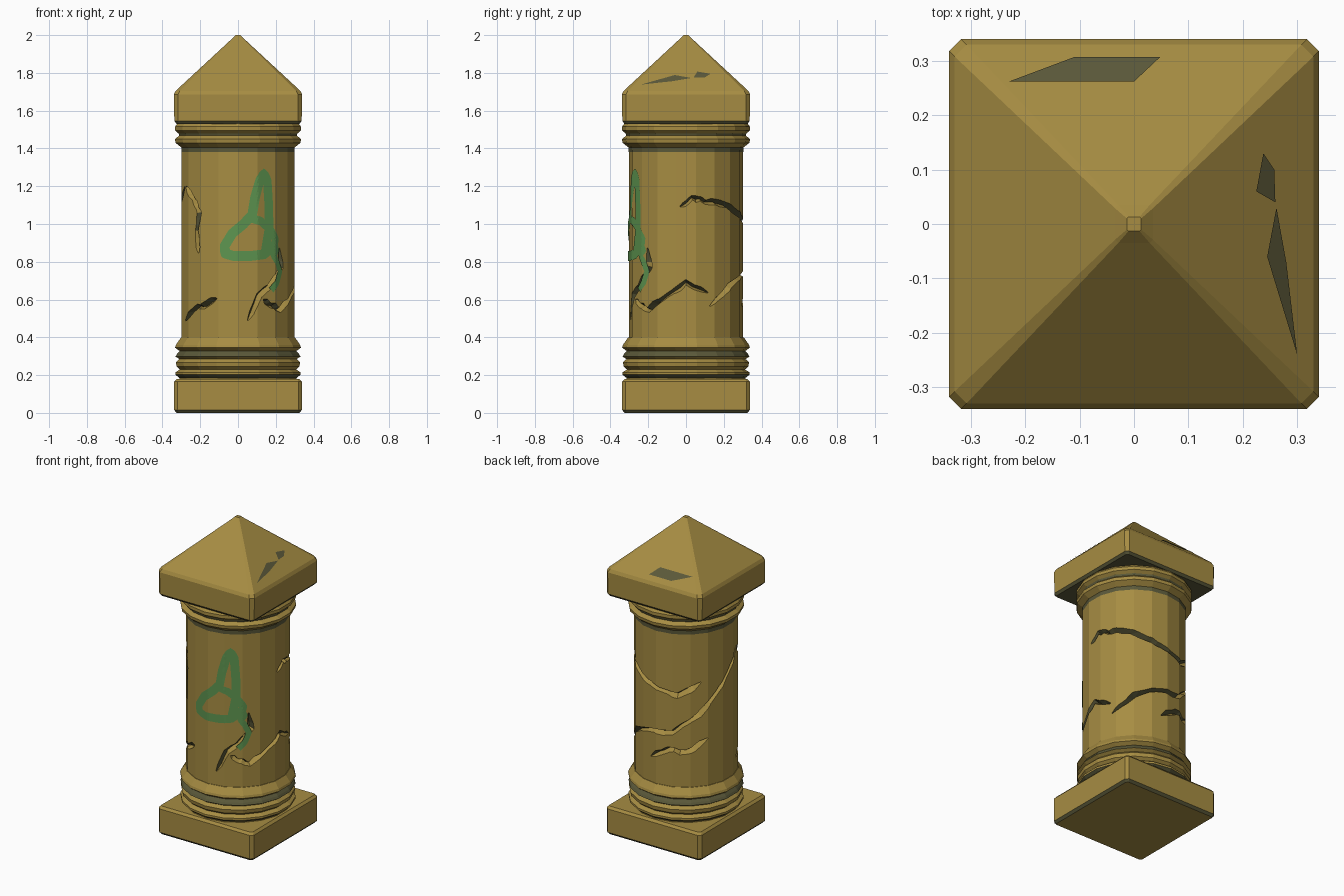
import bpy, bmesh, math, random
from mathutils import Vector

if "Cube" in bpy.data.objects:
    bpy.data.objects.remove(bpy.data.objects["Cube"])

random.seed(4)
SIDES = 18
R = 0.303


def material(name, rgb):
    m = bpy.data.materials.new(name)
    m.diffuse_color = (*rgb, 1)
    m.use_nodes = True
    m.node_tree.nodes["Principled BSDF"].inputs["Base Color"].default_value = m.diffuse_color
    return m


STONE = material("sandy stone", (0.385, 0.265, 0.055))
DARK = material("dark olive crevice", (0.105, 0.10, 0.042))
PAINT = material("green paint", (0.11, 0.30, 0.08))


def finish(name, bm, mats):
    bmesh.ops.recalc_face_normals(bm, faces=bm.faces)
    me = bpy.data.meshes.new(name)
    bm.to_mesh(me)
    bm.free()
    for m in mats:
        me.materials.append(m)
    ob = bpy.data.objects.new(name, me)
    bpy.context.collection.objects.link(ob)
    return ob


def loft(bm, rings):
    loops = [[bm.verts.new(p) for p in ring] for ring in rings]
    n = len(loops[0])
    for a, b in zip(loops, loops[1:]):
        for i in range(n):
            bm.faces.new((a[i], a[(i + 1) % n], b[(i + 1) % n], b[i]))
    bm.faces.new(loops[0][::-1])
    bm.faces.new(loops[-1])


def paint_bands(bm, dark_bands):
    for f in bm.faces:
        z = f.calc_center_median().z
        if any(lo < z < hi for lo, hi in dark_bands):
            f.material_index = 1


def square_ring(half, chamfer, z):
    h, c = half, half - chamfer
    return [(c, -h, z), (h, -c, z), (h, c, z), (c, h, z),
            (-c, h, z), (-h, c, z), (-h, -c, z), (-c, -h, z)]


def square_stack(name, levels, dark_bands):
    bm = bmesh.new()
    loft(bm, [square_ring(*lv) for lv in levels])
    paint_bands(bm, dark_bands)
    return finish(name, bm, [STONE, DARK])


def turned(name, profile, dark_bands=()):
    bm = bmesh.new()
    rings = []
    for r, z in profile:
        rings.append([(r * math.sin(2 * math.pi * i / SIDES),
                       -r * math.cos(2 * math.pi * i / SIDES), z) for i in range(SIDES)])
    loft(bm, rings)
    paint_bands(bm, dark_bands)
    return finish(name, bm, [STONE, DARK])


def on_shaft(phi, z, offset):
    # point on the faceted shaft; phi = 0 is the front
    step = 2 * math.pi / SIDES
    r = R * math.cos(step / 2) / math.cos(phi % step - step / 2) + offset
    return Vector((r * math.sin(phi), -r * math.cos(phi), z))


def refine(points, n):
    out = []
    for (a, b), (c, d) in zip(points, points[1:]):
        out += [(a + (c - a) * k / n, b + (d - b) * k / n) for k in range(n)]
    return out + [points[-1]]


def normals2d(pts):
    out = []
    for i in range(len(pts)):
        a, b = pts[max(i - 1, 0)], pts[min(i + 1, len(pts) - 1)]
        d = Vector((b[0] - a[0], b[1] - a[1])).normalized()
        out.append(Vector((-d.y, d.x)))
    return out


# square base and pointed cap
square_stack("base_block", [(0.325, 0.012, 0.0), (0.338, 0.018, 0.015),
                            (0.338, 0.018, 0.165), (0.325, 0.012, 0.18)], [(0.003, 0.012)])
square_stack("pointed_cap", [(0.325, 0.012, 1.53), (0.337, 0.018, 1.545),
                             (0.34, 0.022, 1.685), (0.33, 0.022, 1.705),
                             (0.035, 0.006, 1.978), (0.013, 0.003, 2.0)], [(1.52, 1.54)])


# dark chips in the cap slopes, given as seen from above
def chip(name, outline):
    bm = bmesh.new()
    verts = []
    for x, y in outline:
        h = max(abs(x), abs(y))
        verts.append(bm.verts.new((x, y, 1.705 + (0.33 - h) * 0.273 / 0.295 + 0.005)))
    f = bm.faces.new(verts)
    f.normal_update()
    if f.normal.z < 0:
        f.normal_flip()
    me = bpy.data.meshes.new(name)
    bm.to_mesh(me)
    bm.free()
    me.materials.append(DARK)
    bpy.context.collection.objects.link(bpy.data.objects.new(name, me))


chip("cap_chip_back", [(-0.23, 0.262), (0.0, 0.262), (0.048, 0.307), (-0.11, 0.307)])
chip("cap_chip_right", [(0.245, -0.06), (0.30, -0.24), (0.28, -0.07), (0.262, 0.03)])
chip("cap_chip_right_upper", [(0.225, 0.06), (0.26, 0.04), (0.258, 0.10), (0.238, 0.13)])

# ring mouldings
turned("lower_rings", [(0.315, 0.17), (0.315, 0.185), (0.336, 0.202), (0.336, 0.215),
                       (0.312, 0.23), (0.33, 0.245), (0.334, 0.268), (0.315, 0.285),
                       (0.336, 0.298), (0.328, 0.312), (0.314, 0.328), (0.338, 0.345),
                       (0.334, 0.36), (0.306, 0.40), (0.29, 0.402)],
       [(0.186, 0.2), (0.299, 0.327)])
turned("upper_rings", [(0.29, 1.378), (0.303, 1.38), (0.304, 1.405), (0.336, 1.43),
                       (0.339, 1.45), (0.316, 1.468), (0.32, 1.48), (0.339, 1.495),
                       (0.339, 1.515), (0.32, 1.54)],
       [(1.381, 1.403), (1.469, 1.479)])

# round shaft
shaft = turned("shaft", [(R, 0.37), (R, 0.72), (R, 1.06), (R, 1.40)])

# cracks carved into the shaft: (angle in degrees from the front, height)
cracks = [
    [(-69, 0.49), (-45, 0.57), (-38, 0.56), (-22, 0.61)],
    [(47, 0.87), (50, 0.77), (40, 0.70), (22, 0.62), (10, 0.49)],
    [(27, 0.60), (36, 0.57), (48, 0.55), (70, 0.62), (90, 0.685), (113, 0.64)],
    [(115, 0.57), (140, 0.67), (165, 0.72), (200, 0.75), (230, 0.86), (265, 1.05), (290, 1.20)],
    [(84, 1.09), (96, 1.14), (110, 1.12), (127, 1.11), (155, 1.06), (172, 1.03),
     (205, 0.98), (232, 1.07)],
    [(293, 1.20), (308, 1.13), (317, 1.06), (313, 0.96), (316, 0.84)],
    [(172, 0.56), (195, 0.64), (215, 0.62), (240, 0.70)],
]
for crack in cracks:
    pts = refine([(math.radians(a) * R, z) for a, z in crack], 3)
    pts = [(a, z + random.uniform(-0.006, 0.006)) for a, z in pts]
    rings = []
    for i, ((a, z), n) in enumerate(zip(pts, normals2d(pts))):
        w = 0.005 if i in (0, len(pts) - 1) else random.uniform(0.014, 0.022)
        rings.append([on_shaft((a + n.x * s) / R, z + n.y * s, o)
                      for s, o in ((0, -1.8 * w), (w, 0.008), (0, 0.03), (-w, 0.008))])
    bm = bmesh.new()
    loft(bm, rings)
    bmesh.ops.recalc_face_normals(bm, faces=bm.faces)
    # the overhanging wall of each crack is dark, the ledge is stone
    for f in bm.faces:
        f.material_index = 1 if f.normal.z > 0 else 0
    bmesh.ops.triangulate(bm, faces=bm.faces)
    cutter = finish("crack_cutter", bm, [STONE, DARK])
    cutter.hide_render = True
    mod = shaft.modifiers.new("crack", "BOOLEAN")
    mod.operation = "DIFFERENCE"
    mod.solver = "EXACT"
    mod.object = cutter
    bpy.context.view_layer.objects.active = shaft
    bpy.ops.object.modifier_apply(modifier=mod.name)
    bpy.data.objects.remove(cutter)


# looping green paint strokes on the front (x, z)
def paint(name, points, width, lift):
    pts = refine([(math.asin(x / R) * R, z) for x, z in points], 6)
    bm = bmesh.new()
    rows = []
    for (a, z), n in zip(pts, normals2d(pts)):
        rows.append([bm.verts.new(on_shaft((a + n.x * s * width) / R, z + n.y * s * width, lift))
                     for s in (-0.5, -0.25, 0, 0.25, 0.5)])
    for p, q in zip(rows, rows[1:]):
        for i in range(4):
            bm.faces.new((p[i], q[i], q[i + 1], p[i + 1]))
    ob = finish(name, bm, [PAINT])
    # make every face look outward
    for f in ob.data.polygons:
        if f.normal.dot(Vector((f.center.x, f.center.y, 0))) < 0:
            f.flip()


paint("paint_loop", [(0.19, 0.89), (0.14, 0.84), (0.06, 0.83), (-0.02, 0.83), (-0.068, 0.843),
                     (-0.07, 0.885), (-0.03, 0.95), (0.03, 1.0), (0.075, 1.05), (0.09, 1.14),
                     (0.115, 1.23), (0.137, 1.268), (0.155, 1.23), (0.163, 1.1), (0.165, 0.98),
                     (0.145, 0.86)], 0.052, 0.004)
paint("paint_cross_stroke", [(0.07, 1.03), (0.12, 1.015), (0.17, 0.97), (0.198, 0.92),
                             (0.19, 0.87)], 0.045, 0.0045)
paint("paint_tail", [(0.19, 0.90), (0.205, 0.86), (0.185, 0.835), (0.205, 0.80),
                     (0.222, 0.75), (0.205, 0.69), (0.175, 0.65)], 0.035, 0.005)
